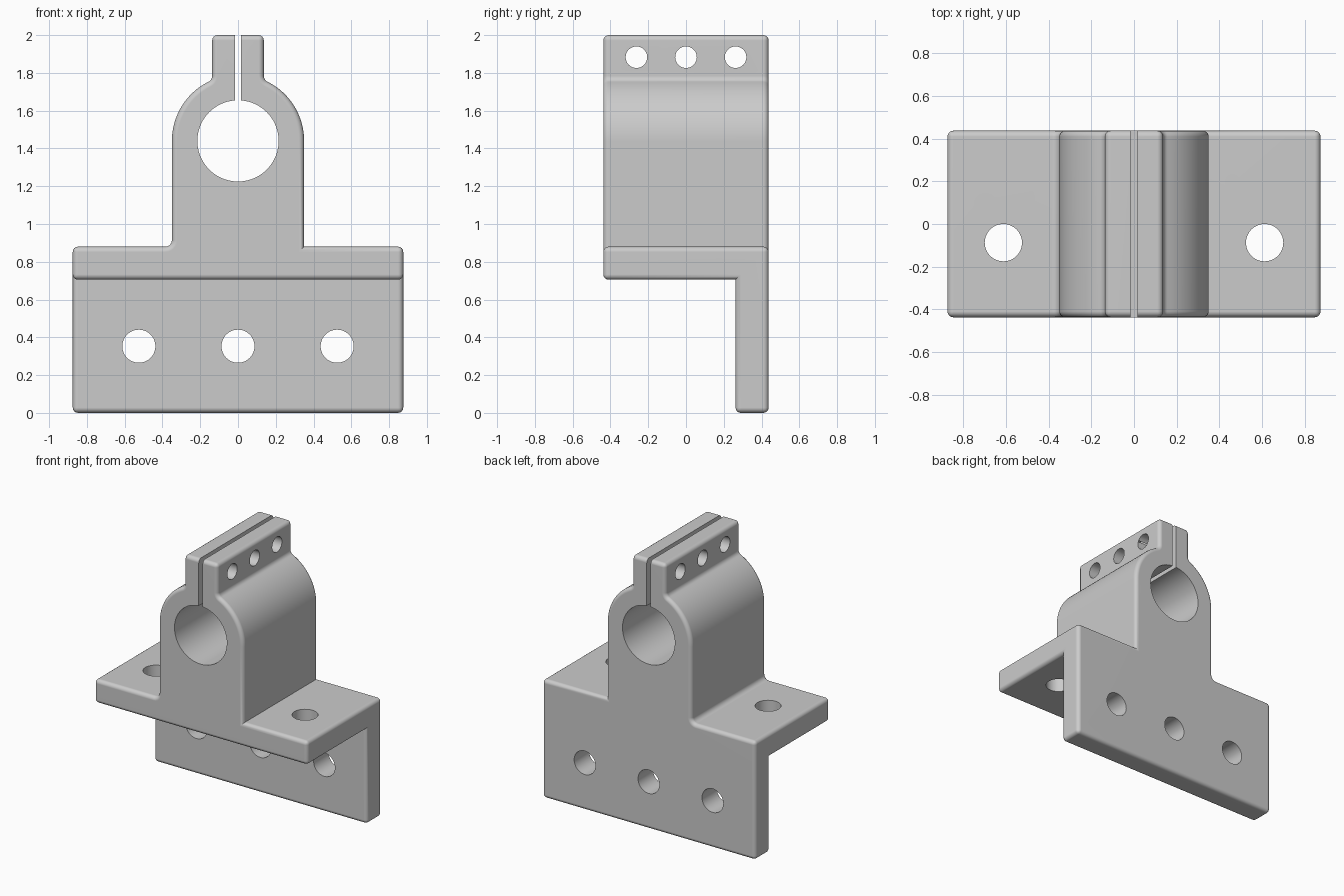
import bpy
import bmesh
from math import cos, sin, atan2, sqrt, pi, radians
from mathutils import Matrix

if "Cube" in bpy.data.objects:
    bpy.data.objects.remove(bpy.data.objects["Cube"], do_unlink=True)

# Main dimensions
HALF_W, HALF_D = 0.875, 0.4375
WALL = 0.175
FLANGE_BOTTOM, FLANGE_TOP = 0.705, 0.88
COLUMN, CLAMP, TOP = 0.35, 0.137, 2.0
BORE_Z, BORE_R = 1.44, 0.215
FILLET, EDGE = 0.035, 0.028

grey = bpy.data.materials.new("plain grey")
grey.use_nodes = True
colour = (0.6, 0.6, 0.6, 1)
grey.diffuse_color = colour
grey.node_tree.nodes["Principled BSDF"].inputs["Base Color"].default_value = colour


def arc(cx, cz, r, start, end, steps):
    return [(cx + r * cos(start + (end - start) * i / steps),
             cz + r * sin(start + (end - start) * i / steps)) for i in range(steps + 1)]


def link(name, bm):
    mesh = bpy.data.meshes.new(name)
    bm.to_mesh(mesh)
    bm.free()
    obj = bpy.data.objects.new(name, mesh)
    bpy.context.collection.objects.link(obj)
    return obj


# One side of the shoulder and clamp ear, with a small fillet between them
ear_x = CLAMP + FILLET
ear_z = BORE_Z + sqrt((COLUMN + FILLET) ** 2 - ear_x ** 2)
meet = atan2(ear_z - BORE_Z, ear_x)
side = arc(0, BORE_Z, COLUMN, 0, meet, 24)
side += arc(ear_x, ear_z, FILLET, meet + pi, pi, 6)[1:]
side.append((CLAMP, TOP))

# Full front outline; only one foot of the column is filleted
outline = [(-HALF_W, FLANGE_BOTTOM), (HALF_W, FLANGE_BOTTOM),
           (HALF_W, FLANGE_TOP), (COLUMN, FLANGE_TOP)]
outline += side + [(-x, z) for x, z in reversed(side)]
outline += arc(-COLUMN - FILLET, FLANGE_TOP + FILLET, FILLET, 0, -pi / 2, 6)
outline.append((-HALF_W, FLANGE_TOP))

bm = bmesh.new()
front = bm.faces.new([bm.verts.new((x, -HALF_D, z)) for x, z in outline])
ext = bmesh.ops.extrude_face_region(bm, geom=[front])
bmesh.ops.translate(bm, vec=(0, 2 * HALF_D, 0),
                    verts=[v for v in ext["geom"] if isinstance(v, bmesh.types.BMVert)])
bmesh.ops.recalc_face_normals(bm, faces=bm.faces)

# Mounting plate drawn down from the rear strip of the flange
bmesh.ops.bisect_plane(bm, geom=bm.verts[:] + bm.edges[:] + bm.faces[:],
                       plane_co=(0, HALF_D - WALL, 0), plane_no=(0, 1, 0))
strip = [f for f in bm.faces if f.normal.z < -0.9
         and f.calc_center_median().y > HALF_D - WALL
         and f.calc_center_median().z < FLANGE_BOTTOM + 0.01]
ext = bmesh.ops.extrude_face_region(bm, geom=strip)
bmesh.ops.translate(bm, vec=(0, 0, -FLANGE_BOTTOM),
                    verts=[v for v in ext["geom"] if isinstance(v, bmesh.types.BMVert)])
bmesh.ops.delete(bm, geom=[f for f in strip if f.is_valid], context="FACES_ONLY")
bmesh.ops.recalc_face_normals(bm, faces=bm.faces)
bmesh.ops.dissolve_limit(bm, angle_limit=radians(0.5), verts=bm.verts, edges=bm.edges)

# Rounded outer edges
bm.normal_update()
outer = [e for e in bm.edges if e.is_manifold and e.calc_face_angle_signed() > radians(40)]
bmesh.ops.bevel(bm, geom=outer, offset=EDGE, offset_type="OFFSET", segments=4,
                profile=0.5, affect="EDGES", clamp_overlap=False)
bracket = link("clamp_bracket", bm)
bracket.data.materials.append(grey)


def cut(obj, cutter):
    mod = obj.modifiers.new("cut", "BOOLEAN")
    mod.operation, mod.solver, mod.object = "DIFFERENCE", "EXACT", cutter
    bpy.context.view_layer.objects.active = obj
    bpy.ops.object.modifier_apply(modifier=mod.name)
    bpy.data.objects.remove(cutter, do_unlink=True)


def drill(axis, centre, radius, length, sides=48):
    turn = {"X": Matrix.Rotation(pi / 2, 4, "Y"), "Y": Matrix.Rotation(pi / 2, 4, "X"),
            "Z": Matrix.Identity(4)}[axis]
    tool = bmesh.new()
    bmesh.ops.create_cone(tool, cap_ends=True, segments=sides, radius1=radius,
                          radius2=radius, depth=length,
                          matrix=Matrix.Translation(centre) @ turn)
    cutter = link("hole_cutter", tool)
    cutter.hide_render = True
    cut(bracket, cutter)


# Shaft bore and clamp slit
drill("Y", (0, 0, BORE_Z), BORE_R, 2, 96)
tool = bmesh.new()
bmesh.ops.create_cube(tool, size=1, matrix=Matrix.Translation((0, 0, BORE_Z + 0.4))
                      @ Matrix.Diagonal((0.032, 2, 0.8, 1)))
slit = link("slit_cutter", tool)
slit.hide_render = True
cut(bracket, slit)

# Bolt holes in the clamp ears, mounting plate and flange
for step in (-1, 0, 1):
    drill("X", (0, step * 0.2625, 1.883), 0.057, 1)
    drill("Y", (step * 0.525, HALF_D - WALL / 2, 0.353), 0.0875, 0.5)
for sign in (-1, 1):
    drill("Z", (sign * 0.6125, -WALL / 2, 0.79), 0.0875, 0.5)

# Smooth shading with crisp hole rims
bpy.ops.object.select_all(action="DESELECT")
bracket.select_set(True)
bpy.context.view_layer.objects.active = bracket
bpy.ops.object.shade_smooth_by_angle(angle=radians(35))
weighted = bracket.modifiers.new("even_shading", "WEIGHTED_NORMAL")
weighted.keep_sharp = True
